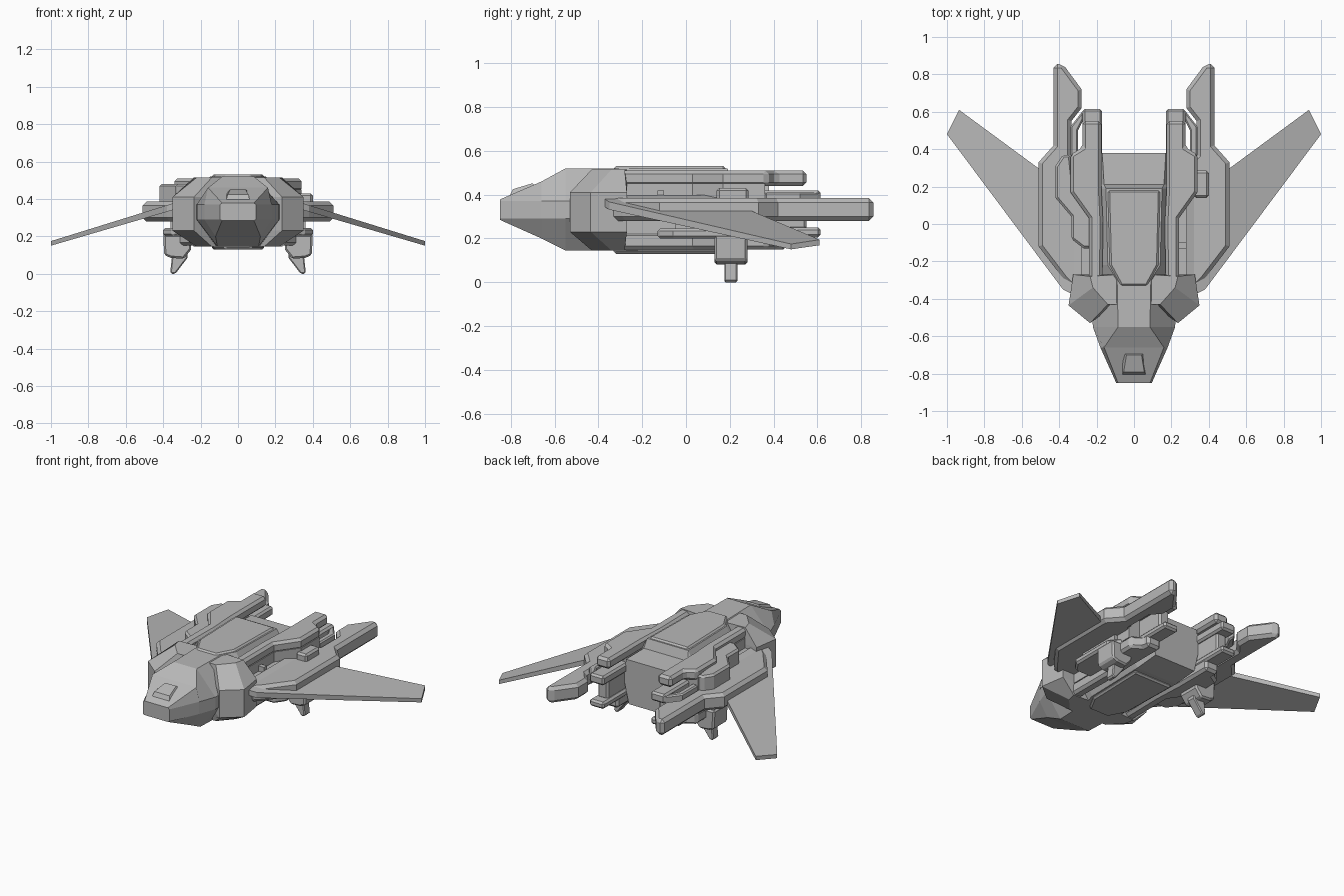
import bpy, bmesh
from mathutils import Vector

grey = bpy.data.materials.new("hull_grey")
grey.diffuse_color = (0.48, 0.48, 0.48, 1)


def loft(name, rings, mirror=False, chamfer=0.0):
    """Skin a list of equal-length rings into a closed, flat-shaded solid."""
    bm = bmesh.new()
    loops = [[bm.verts.new(p) for p in r] for r in rings]
    n = len(loops[0])
    for a, b in zip(loops, loops[1:]):
        for i in range(n):
            j = (i + 1) % n
            bm.faces.new((a[i], a[j], b[j], b[i]))
    bm.faces.new(loops[0])
    bm.faces.new(loops[-1])
    bmesh.ops.recalc_face_normals(bm, faces=bm.faces)
    me = bpy.data.meshes.new(name)
    bm.to_mesh(me)
    bm.free()
    me.materials.append(grey)
    ob = bpy.data.objects.new(name, me)
    bpy.context.collection.objects.link(ob)
    if chamfer:
        m = ob.modifiers.new("chamfer", 'BEVEL')
        m.width, m.segments, m.limit_method = chamfer, 1, 'ANGLE'
        m.angle_limit = 0.9
    if mirror:
        m = ob.modifiers.new("mirror", 'MIRROR')
        m.use_mirror_merge = False
    return ob


def prism(name, pts, lo, hi, axis='z', mirror=True, chamfer=0.012):
    """Extrude a 2D outline: along z (xy outline) or along y (xz outline)."""
    put = (lambda p, t: (p[0], p[1], t)) if axis == 'z' else (lambda p, t: (p[0], t, p[1]))
    return loft(name, [[put(p, t) for p in pts] for t in (lo, hi)], mirror, chamfer)


def box(name, x0, x1, y0, y1, z0, z1, **kw):
    return prism(name, [(x0, y0), (x1, y0), (x1, y1), (x0, y1)], z0, z1, **kw)


# Fuselage: octagonal sections (y, mid width, top width, top z, bottom width, bottom z)
def section(y, wm, wt, zt, wb, zb):
    half = [(wb, zb), (wm, 0.29), (wm, 0.37), (wt, zt)]
    return [(x, y, z) for x, z in half] + [(-x, y, z) for x, z in reversed(half)]


loft("fuselage", [section(*s) for s in (
    (-0.85, 0.095, 0.085, 0.378, 0.085, 0.285),
    (-0.66, 0.18, 0.16, 0.46, 0.12, 0.20),
    (-0.55, 0.22, 0.085, 0.52, 0.11, 0.145),
    (-0.30, 0.23, 0.09, 0.52, 0.12, 0.145),
    (-0.22, 0.23, 0.14, 0.52, 0.14, 0.145),
    (0.19, 0.23, 0.15, 0.52, 0.15, 0.145),
    (0.21, 0.23, 0.16, 0.46, 0.15, 0.145),
    (0.38, 0.18, 0.17, 0.45, 0.15, 0.16))])

# Sensor hump on the nose
loft("nose_hump", [
    [(-0.065, -0.81, 0.385), (0.065, -0.81, 0.385), (0.065, -0.68, 0.43), (-0.065, -0.68, 0.43)],
    [(-0.055, -0.79, 0.425), (0.055, -0.79, 0.425), (0.04, -0.70, 0.452), (-0.04, -0.70, 0.452)]])

# Raised spine and belly plates
spine = [(-0.07, -0.33), (0.07, -0.33), (0.13, -0.22), (0.14, 0.18), (-0.14, 0.18), (-0.13, -0.22)]
prism("spine_plate", spine, 0.50, 0.53, mirror=False, chamfer=0.01)
prism("belly_plate", spine, 0.13, 0.16, mirror=False, chamfer=0.01)

# Shoulder blocks behind the nose
full = [(0.10, -0.43), (0.235, -0.53), (0.35, -0.435), (0.325, -0.27), (0.10, -0.27)]
small = [(0.08, -0.43), (0.14, -0.43), (0.22, -0.34), (0.235, -0.28), (0.08, -0.27)]
loft("shoulder_block", [[(x, y, z) for x, y in ring] for ring, z in (
    (small, 0.145), (full, 0.23), (full, 0.41), (small, 0.515))], mirror=True)

# Swept drooping wings, thinner at the tip
def droop(x, y, t):
    z = 0.372 - (x - 0.35) * 0.308
    return (x, y, z + t)


plan = [(0.28, -0.40), (0.38, -0.35), (1.0, 0.48), (0.935, 0.61), (0.50, 0.29), (0.28, 0.15)]
loft("wing", [[droop(x, y, t * (1 - 0.5 * max(0, x - 0.35))) for x, y in plan]
              for t in (-0.032, 0.004)], mirror=True)

# Outer booms with their forked tails
prism("outer_boom", [(0.20, -0.33), (0.34, -0.33), (0.38, -0.29), (0.51, -0.12), (0.51, 0.33),
                     (0.43, 0.42), (0.43, 0.855), (0.38, 0.855), (0.28, 0.72), (0.28, 0.62),
                     (0.335, 0.55), (0.335, 0.37), (0.27, 0.30), (0.20, 0.25)],
      0.28, 0.385, chamfer=0.02)

# Upper and lower rails along the fuselage
rail = [(0.17, -0.32), (0.24, -0.32), (0.24, 0.03), (0.34, 0.17), (0.34, 0.37),
        (0.275, 0.41), (0.275, 0.55), (0.175, 0.55), (0.175, 0.20), (0.165, 0.0)]
prism("upper_rail", rail, 0.44, 0.51, chamfer=0.016)
core = [p for p in rail if p[1] < 0.36] 
core = rail[:4] + [(0.34, 0.36), (0.175, 0.36)] + rail[8:]
prism("rail_core", core, 0.22, 0.45, chamfer=0)
low = [(x, min(y, 0.46)) for x, y in rail]
prism("lower_rail", low, 0.15, 0.23, chamfer=0.016)

# Engine bars and the struts joining them
box("engine_bar_upper", 0.17, 0.275, 0.33, 0.615, 0.36, 0.42)
box("engine_bar_lower", 0.17, 0.275, 0.33, 0.615, 0.205, 0.25)
box("engine_strut", 0.185, 0.26, 0.34, 0.55, 0.24, 0.37)
prism("engine_brace", [(0.27, 0.61), (0.34, 0.52), (0.34, 0.36), (0.30, 0.36), (0.30, 0.50), (0.27, 0.56)],
      0.34, 0.41, chamfer=0.008)

# Conduit on the left only, small box on the right only
prism("left_conduit", [(-0.34, 0.37), (-0.38, 0.37), (-0.42, 0.31), (-0.42, 0.14), (-0.335, 0.04),
                       (-0.335, -0.08), (-0.27, -0.13), (-0.22, -0.13), (-0.22, 0.05), (-0.32, 0.18)],
      0.37, 0.48, mirror=False)
box("right_box", 0.32, 0.40, 0.14, 0.285, 0.37, 0.43, mirror=False)
box("right_hatch", 0.23, 0.28, -0.13, -0.10, 0.37, 0.42, mirror=False, chamfer=0)

# Lower side pods and landing legs
prism("lower_pod", [(0.20, -0.13), (0.35, -0.13), (0.40, -0.06), (0.40, 0.22), (0.33, 0.30), (0.20, 0.30)],
      0.20, 0.245)
box("pod_pylon", 0.24, 0.36, -0.05, 0.25, 0.23, 0.30, chamfer=0)
prism("leg_housing", [(0.25, 0.22), (0.40, 0.22), (0.395, 0.10), (0.36, 0.085), (0.29, 0.08), (0.25, 0.13)],
      0.13, 0.28, axis='y', chamfer=0.01)
prism("landing_leg", [(0.27, 0.12), (0.35, 0.12), (0.362, 0.01), (0.352, 0.0), (0.335, 0.0), (0.27, 0.085)],
      0.175, 0.235, axis='y', chamfer=0.006)
